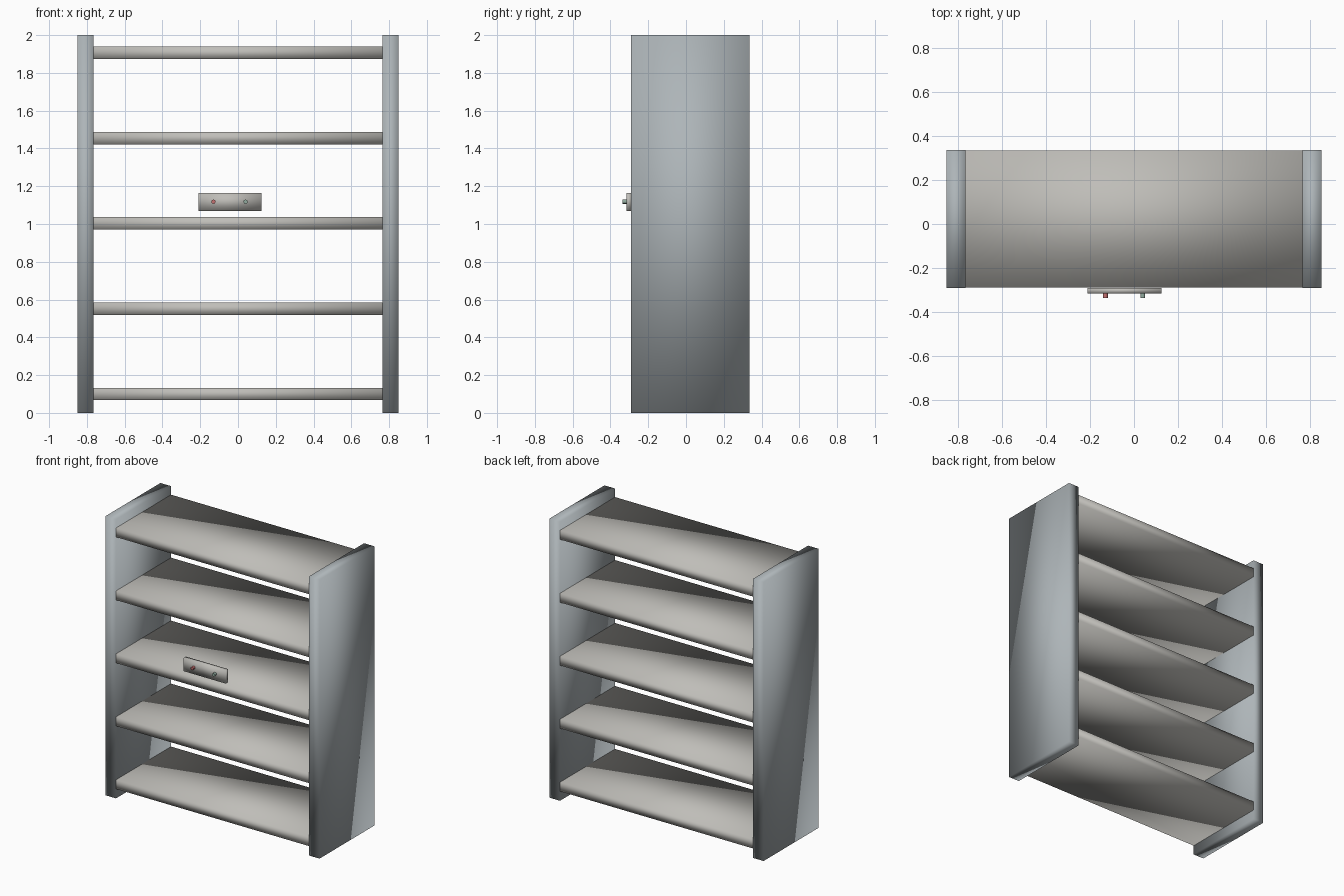
import bpy
from math import radians

if "Cube" in bpy.data.objects:
    bpy.data.objects.remove(bpy.data.objects["Cube"])


def material(name, rgb):
    m = bpy.data.materials.new(name)
    m.diffuse_color = (*rgb, 1)
    m.use_nodes = True
    m.node_tree.nodes["Principled BSDF"].inputs["Base Color"].default_value = m.diffuse_color
    return m


def finish(name, mat):
    o = bpy.context.object
    o.name = name
    bpy.ops.object.transform_apply(location=False, rotation=True, scale=True)
    bpy.ops.object.shade_smooth()
    o.data.materials.append(mat)
    return o


def box(name, lo, hi, mat):
    """Smooth-shaded box between two opposite corners."""
    bpy.ops.mesh.primitive_cube_add(size=1, location=[(a + b) / 2 for a, b in zip(lo, hi)])
    bpy.context.object.scale = [b - a for a, b in zip(lo, hi)]
    return finish(name, mat)


steel = material("blue_grey_metal", (0.42, 0.46, 0.48))
board = material("warm_grey_board", (0.52, 0.51, 0.48))
red = material("red_button", (0.55, 0.16, 0.16))
green = material("green_button", (0.28, 0.40, 0.34))

FRONT, BACK = -0.29, 0.335

# Side panels
for side, x0, x1 in (("left", -0.85, -0.765), ("right", 0.765, 0.85)):
    box(f"{side}_side_panel", (x0, FRONT, 0), (x1, BACK, 2), steel)

# Shelves, running into the side panels
for i in range(5):
    z = 0.10 + i * 0.4515
    box(f"shelf_{i + 1}", (-0.849, FRONT + 0.001, z - 0.033),
        (0.849, BACK - 0.001, z + 0.033), board)

# Small control plate at the front
box("control_plate", (-0.21, -0.315, 1.07), (0.125, FRONT, 1.165), board)

# Buttons on the plate
for name, x, mat in (("red_button", -0.13, red), ("green_button", 0.04, green)):
    bpy.ops.mesh.primitive_cylinder_add(vertices=16, radius=0.011, depth=0.03,
                                        location=(x, -0.32, 1.118),
                                        rotation=(radians(90), 0, 0))
    finish(name, mat)
    bpy.ops.object.shade_smooth_by_angle(angle=radians(40))
